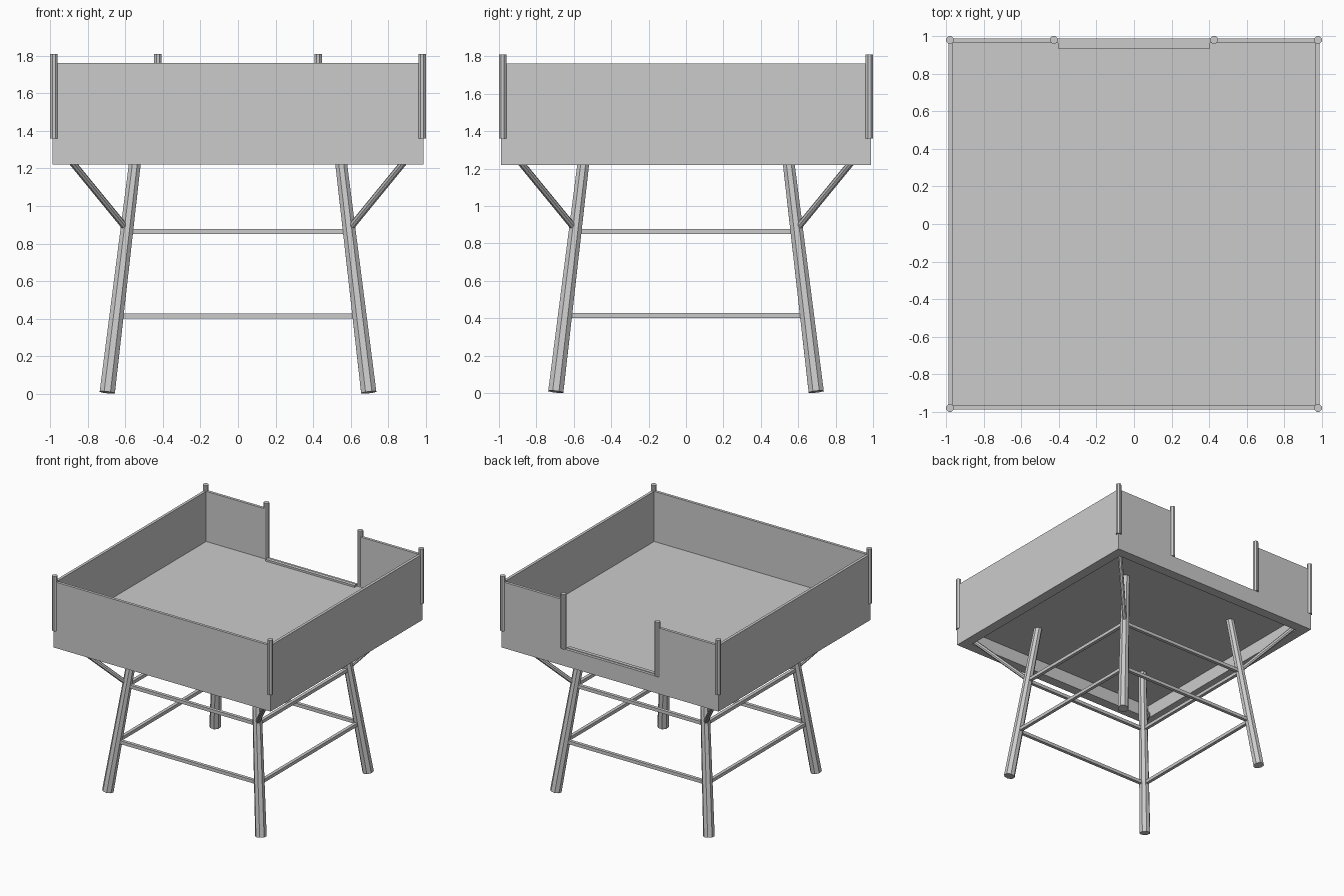
import bpy, bmesh, math
from mathutils import Vector, Matrix

if "Cube" in bpy.data.objects:
    bpy.data.objects.remove(bpy.data.objects["Cube"])

def finish(name, bm):
    bmesh.ops.recalc_face_normals(bm, faces=bm.faces)
    me = bpy.data.meshes.new(name)
    bm.to_mesh(me)
    bm.free()
    ob = bpy.data.objects.new(name, me)
    bpy.context.collection.objects.link(ob)
    return ob

def box(name, x0, x1, y0, y1, z0, z1):
    bm = bmesh.new()
    size = Matrix.Diagonal((x1 - x0, y1 - y0, z1 - z0, 1))
    mid = Matrix.Translation(((x0 + x1) / 2, (y0 + y1) / 2, (z0 + z1) / 2))
    bmesh.ops.create_cube(bm, size=1, matrix=mid @ size)
    return finish(name, bm)

def rod(name, a, b, r1, r2, sides=8):
    a, b = Vector(a), Vector(b)
    d = b - a
    rot = d.to_track_quat('Z', 'Y').to_matrix().to_4x4()
    turn = Matrix.Rotation(math.pi / sides, 4, 'Z')
    bm = bmesh.new()
    bmesh.ops.create_cone(bm, cap_ends=True, segments=sides, radius1=r1, radius2=r2,
                          depth=d.length,
                          matrix=Matrix.Translation((a + b) / 2) @ rot @ turn)
    return finish(name, bm)

OUT, INN = 0.988, 0.965          # wall faces
Z0, ZF, Z1 = 1.22, 1.35, 1.762   # wall bottom, deck top, wall top
GAP, SILL = 0.427, 1.36          # entrance half width and height

# deck
box("deck", -INN, INN, -INN, INN, 1.33, ZF)

# front and side walls
box("front_wall", -OUT, OUT, -OUT, -INN, Z0, Z1)
for s, side in ((-1, "left"), (1, "right")):
    xs = sorted((s * INN, s * OUT))
    box(side + "_wall", *xs, -INN, INN, Z0, Z1)

# back wall with entrance notch
bm = bmesh.new()
outline = [(-OUT, Z0), (OUT, Z0), (OUT, Z1), (GAP, Z1), (GAP, SILL),
           (-GAP, SILL), (-GAP, Z1), (-OUT, Z1)]
face = bm.faces.new([bm.verts.new((x, INN, z)) for x, z in outline])
ext = bmesh.ops.extrude_face_region(bm, geom=[face])
bmesh.ops.translate(bm, vec=(0, OUT - INN, 0),
                    verts=[v for v in ext["geom"] if isinstance(v, bmesh.types.BMVert)])
finish("back_wall", bm)

# entrance sill
box("entrance_sill", -0.405, 0.405, 0.935, INN, ZF, 1.365)

# frame beams below the deck
BEAM = 0.905
for s, a, b in ((-1, "front", "left"), (1, "back", "right")):
    lo, hi = sorted((s * BEAM, s * INN))
    box(a + "_beam", -INN, INN, lo, hi, Z0, 1.33)
    box(b + "_beam", lo, hi, -BEAM, BEAM, Z0, 1.33)

# splayed legs, braces and corner posts
def leg_at(z):
    return 0.697 - 0.147 * z / 1.22

for sx in (-1, 1):
    for sy in (-1, 1):
        tag = ("back" if sy > 0 else "front") + ("_right" if sx > 0 else "_left")
        p = lambda r, z: (sx * r, sy * r, z)
        rod(tag + "_leg", p(leg_at(0.007), 0.007), p(leg_at(1.335), 1.335), 0.044, 0.033)
        rod(tag + "_brace", p(0.595, 0.88), p(0.91, 1.265), 0.018, 0.018)
        rod(tag + "_post", p(0.98, 1.36), p(0.98, 1.81), 0.0216, 0.0216)

# entrance posts
for s, side in ((-1, "left"), (1, "right")):
    rod(side + "_entrance_post", (s * GAP, 0.98, 1.36), (s * GAP, 0.98, 1.81), 0.0216, 0.0216)

# cross rails between the legs
T = 0.0135
for z, level in ((0.415, "lower"), (0.865, "upper")):
    r = leg_at(z)
    for s, a, b in ((-1, "front", "left"), (1, "back", "right")):
        box(f"{level}_{a}_rail", -r, r, s * r - T, s * r + T, z - T, z + T)
        box(f"{level}_{b}_rail", s * r - T, s * r + T, -r, r, z - T, z + T)
